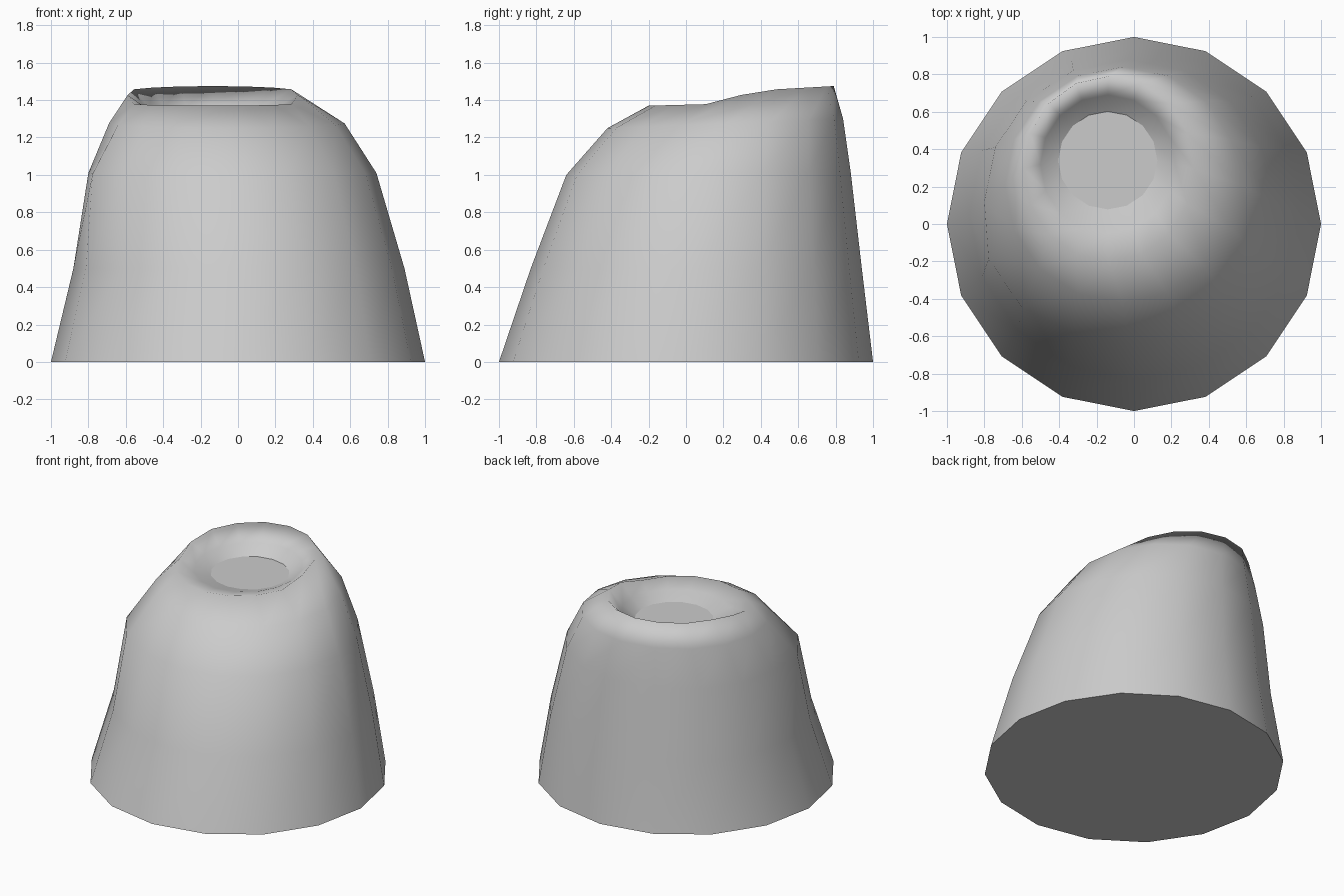
import bpy, bmesh
from math import cos, sin, pi

if "Cube" in bpy.data.objects:
    bpy.data.objects.remove(bpy.data.objects["Cube"])

SIDES = 16

# Rings from base to crater floor: centre x, centre y, radius x, radius y, z front, z back
RINGS = [
    (0.0, 0.0, 1.0, 1.0, 0.0, 0.0),
    (0.005, 0.055, 0.885, 0.885, 0.50, 0.50),
    (-0.03, 0.12, 0.77, 0.76, 1.0, 1.02),
    (-0.06, 0.21, 0.63, 0.63, 1.25, 1.30),
    (-0.135, 0.295, 0.455, 0.495, None, None),   # crater crest
    (-0.14, 0.32, 0.36, 0.37, 1.335, 1.365),
    (-0.14, 0.34, 0.265, 0.262, 1.30, 1.30),     # crater floor
]


def crest_height(y):
    # Low lip at the front, step up to the raised back
    if y < 0.18:
        return 1.37 + 0.01 * max(0, (y + 0.2) / 0.38)
    if y < 0.35:
        return 1.38 + 0.07 * (y - 0.18) / 0.17
    return 1.45 + 0.025 * (y - 0.35) / 0.44


bm = bmesh.new()
loops = []
for k, (cx, cy, rx, ry, zf, zb) in enumerate(RINGS):
    loop = []
    for i in range(SIDES):
        a = 2 * pi * i / SIDES
        # slight bulge on the front left shoulder
        s = 1.05 if k == 2 and i in (9, 10) else 1.0
        x, y = cx + rx * s * cos(a), cy + ry * s * sin(a)
        z = crest_height(y) if zf is None else zf + (zb - zf) * (sin(a) + 1) / 2
        loop.append(bm.verts.new((x, y, z)))
    loops.append(loop)

# Smooth walls between the rings
for lo, hi in zip(loops, loops[1:]):
    for i in range(SIDES):
        j = (i + 1) % SIDES
        bm.faces.new((lo[i], lo[j], hi[j], hi[i])).smooth = True

# Flat underside and flat crater floor
bm.faces.new(loops[0][::-1]).smooth = False
bm.faces.new(loops[-1]).smooth = False
for e in bm.edges:
    if any(not f.smooth for f in e.link_faces):
        e.smooth = False

mesh = bpy.data.meshes.new("crater_mound")
bm.to_mesh(mesh)
bm.free()
mound = bpy.data.objects.new("crater_mound", mesh)
bpy.context.collection.objects.link(mound)
